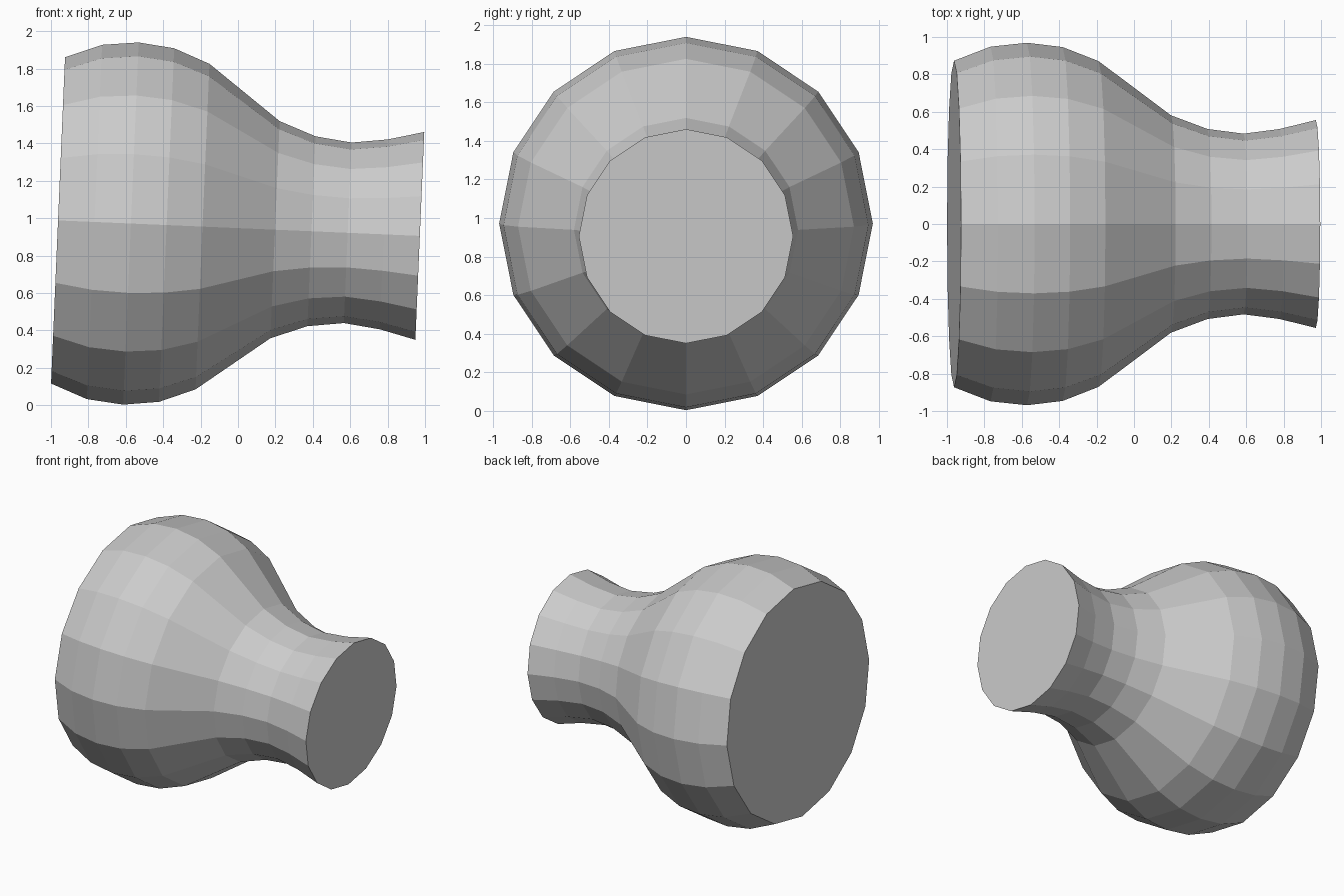
import bpy, bmesh
from math import sin, cos, tau, atan
from mathutils import Matrix

cube = bpy.data.objects.get("Cube")
if cube:
    bpy.data.objects.remove(cube, do_unlink=True)

SIDES = 16
# Profile: (distance along the axis, radius), bulb end to neck end
PROFILE = [(-0.963, 0.873), (-0.768, 0.948), (-0.573, 0.969), (-0.382, 0.946),
           (-0.19, 0.871), (0.198, 0.581), (0.393, 0.508), (0.587, 0.483),
           (0.78, 0.508), (0.973, 0.556)]

# Single grey material
grey = bpy.data.materials.new("light grey")
grey.use_nodes = True
colour = (0.6, 0.6, 0.6, 1)
grey.diffuse_color = colour
grey.node_tree.nodes["Principled BSDF"].inputs["Base Color"].default_value = colour

# Rings of the turned body, lofted with quads
bm = bmesh.new()
rings = [[bm.verts.new((x, r * sin(tau * i / SIDES), r * cos(tau * i / SIDES)))
          for i in range(SIDES)] for x, r in PROFILE]
for a, b in zip(rings, rings[1:]):
    for i in range(SIDES):
        j = (i + 1) % SIDES
        bm.faces.new((a[i], a[j], b[j], b[i]))

# Flat end caps
bm.faces.new(rings[0])
bm.faces.new(rings[-1])
bmesh.ops.recalc_face_normals(bm, faces=bm.faces)

# Slight downward tilt of the axis towards the neck
bm.transform(Matrix.Translation((0, 0, 0.947)) @ Matrix.Rotation(atan(0.0428), 4, 'Y'))

mesh = bpy.data.meshes.new("flared_body")
bm.to_mesh(mesh)
bm.free()
mesh.materials.append(grey)
body = bpy.data.objects.new("flared_body", mesh)
bpy.context.collection.objects.link(body)
